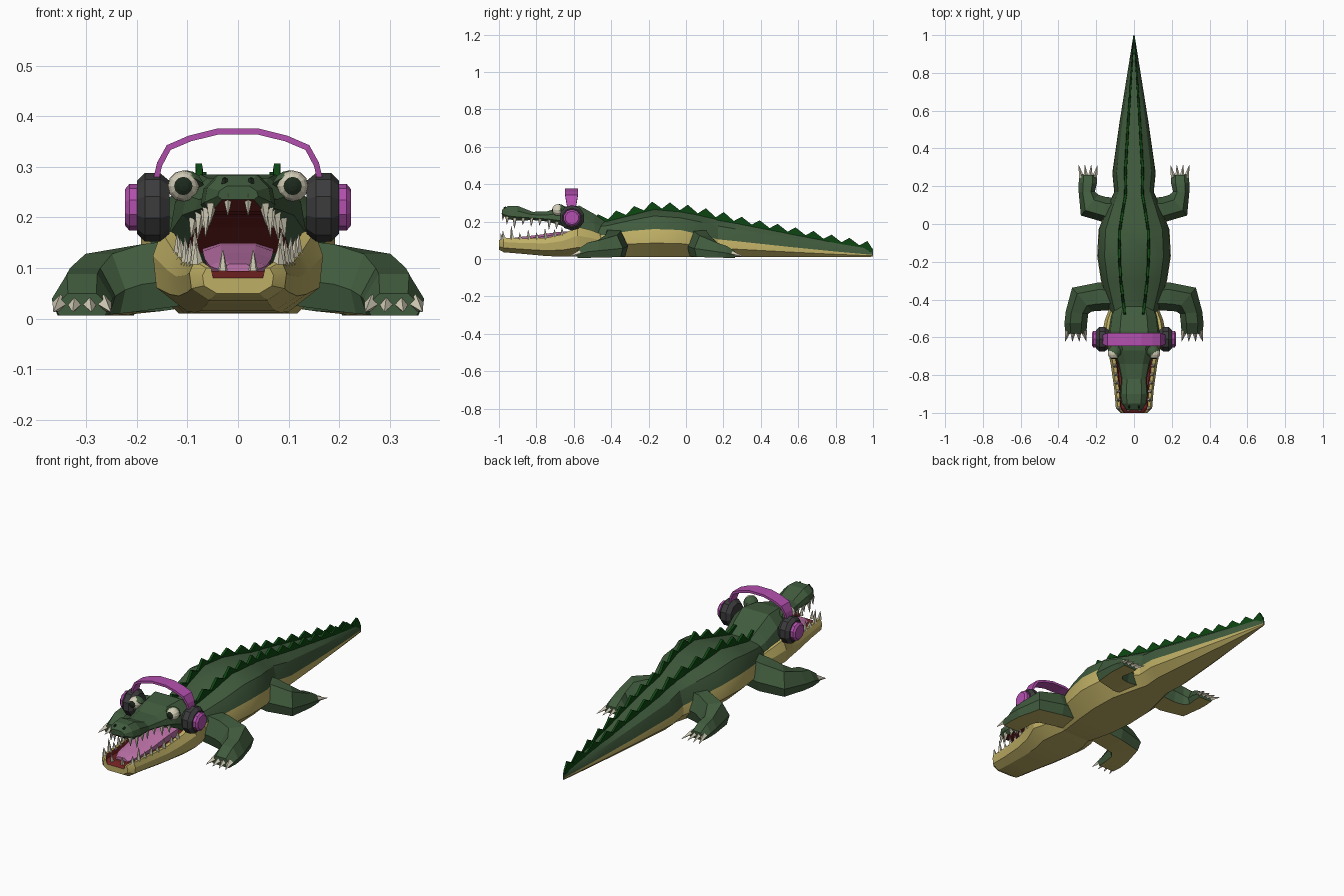
import bpy, bmesh, math
from mathutils import Vector, Matrix

if "Cube" in bpy.data.objects:
    bpy.data.objects.remove(bpy.data.objects["Cube"])

COLOURS = {
    "skin_green": (0.052, 0.105, 0.047), "belly_tan": (0.52, 0.43, 0.13),
    "ridge_green": (0.004, 0.06, 0.006), "tooth_cream": (0.66, 0.62, 0.48),
    "mouth_red": (0.16, 0.015, 0.015), "tongue_pink": (0.52, 0.17, 0.40),
    "band_purple": (0.45, 0.08, 0.42), "cup_grey": (0.045, 0.045, 0.048),
    "pupil_dark": (0.012, 0.022, 0.012)}
MATS = {}
for n, c in COLOURS.items():
    MATS[n] = bpy.data.materials.new(n)
    MATS[n].diffuse_color = (*c, 1)


def finish(name, bm, mats, mirror=False, smooth=None):
    bmesh.ops.recalc_face_normals(bm, faces=bm.faces)
    me = bpy.data.meshes.new(name)
    bm.to_mesh(me)
    bm.free()
    ob = bpy.data.objects.new(name, me)
    bpy.context.collection.objects.link(ob)
    for m in mats:
        me.materials.append(MATS[m])
    if mirror:
        ob.modifiers.new("mirror", 'MIRROR').use_mirror_merge = False
    if smooth:
        bpy.ops.object.select_all(action='DESELECT')
        ob.select_set(True)
        bpy.context.view_layer.objects.active = ob
        bpy.ops.object.shade_smooth_by_angle(angle=math.radians(smooth))
    return ob


def loft(bm, rings, rule=lambda i, j: 0, caps=0):
    vs = [[bm.verts.new(p) for p in r] for r in rings]
    n = len(rings[0])
    for i in range(len(vs) - 1):
        for j in range(n):
            k = (j + 1) % n
            f = bm.faces.new((vs[i][j], vs[i][k], vs[i + 1][k], vs[i + 1][j]))
            f.material_index = rule(i, j)
    for r in (vs[0], vs[-1]):
        bm.faces.new(r).material_index = caps


def section(y, half):
    """Closed symmetric ring from right half points, bottom to top."""
    return [(x, y, z) for x, z in half] + [(-x, y, z) for x, z in reversed(half)]


def side(j, k):
    """Same index on left and right; -1 is the bottom strip, k-1 the top."""
    return j if j < k else 2 * k - 2 - j


def spike(bm, base, tip, r, n=4, mat=0):
    base, tip = Vector(base), Vector(tip)
    d = tip - base
    m = Matrix.Translation((base + tip) / 2) @ d.to_track_quat('Z', 'Y').to_matrix().to_4x4()
    bmesh.ops.create_cone(bm, cap_ends=True, segments=n, radius1=r, radius2=0.001,
                          depth=d.length, matrix=m)


def lerp_row(rows, y):
    for a, b in zip(rows, rows[1:]):
        if a[0] <= y <= b[0]:
            t = (y - a[0]) / (b[0] - a[0])
            return [p + (q - p) * t for p, q in zip(a, b)]
    return rows[-1]


# Body and tail: y, half width, bottom, colour line, top
BODY = [(-0.52, 0.11, 0.03, 0.12, 0.19), (-0.42, 0.14, 0.015, 0.13, 0.205),
        (-0.30, 0.175, 0.01, 0.15, 0.235), (-0.17, 0.195, 0.01, 0.16, 0.268),
        (-0.03, 0.188, 0.01, 0.155, 0.255), (0.08, 0.145, 0.01, 0.13, 0.235),
        (0.17, 0.105, 0.01, 0.105, 0.215), (0.27, 0.115, 0.01, 0.095, 0.195),
        (0.55, 0.075, 0.01, 0.065, 0.14), (0.80, 0.035, 0.01, 0.04, 0.09),
        (1.0, 0.003, 0.012, 0.022, 0.055)]
bm = bmesh.new()
loft(bm, [section(y, [(0.6 * w, b), (w, (b + m) / 2), (0.98 * w, m),
                      (0.8 * w, m + 0.65 * (t - m)), (0.4 * w, t)])
          for y, w, b, m, t in BODY],
     lambda i, j: 1 if side(j, 5) < 2 else 0)
finish("body", bm, ["skin_green", "belly_tan"], smooth=25)

# Two rows of back ridges
bm = bmesh.new()
for i in range(16):
    y = -0.46 + i * 0.096
    h = 0.042 if i < 8 else 0.036
    rings = []
    for dy, up in ((-0.058, 0.001), (-0.01, h), (0.05, 0.001)):
        yy = min(y + dy, 0.995)
        _, w, b, m, t = lerp_row(BODY, yy)
        x, s = 0.4 * w, min(0.008, 0.003 + 0.05 * w)
        rings.append([(x - s, yy, t - 0.015), (x + s, yy, t - 0.02),
                      (x + s * 0.8, yy, t + up), (x - s * 0.8, yy, t + up)])
    loft(bm, rings)
finish("back_ridges", bm, ["ridge_green"], mirror=True)

# Head with upper jaw: y, half width, bottom, top
HEAD = [(-0.985, 0.04, 0.235, 0.262), (-0.95, 0.066, 0.212, 0.284),
        (-0.90, 0.074, 0.205, 0.284), (-0.82, 0.068, 0.208, 0.252),
        (-0.74, 0.085, 0.20, 0.255), (-0.67, 0.11, 0.18, 0.278),
        (-0.57, 0.135, 0.13, 0.285), (-0.49, 0.125, 0.09, 0.24),
        (-0.42, 0.10, 0.08, 0.19)]
bm = bmesh.new()
loft(bm, [section(y, [(0.78 * w, b), (w, b + 0.25 * (t - b)),
                      (0.92 * w, b + 0.65 * (t - b)), (0.55 * w, t)])
          for y, w, b, t in HEAD],
     lambda i, j: 1 if side(j, 4) == -1 and i < 6 else 0)
finish("head", bm, ["skin_green", "mouth_red"])

# Lower jaw with a sunken mouth: y, half width, bottom, rim
JAW = [(-1.0, 0.07, 0.05, 0.10), (-0.975, 0.096, 0.036, 0.114),
       (-0.88, 0.104, 0.028, 0.11), (-0.75, 0.122, 0.016, 0.112),
       (-0.66, 0.14, 0.012, 0.132), (-0.58, 0.168, 0.014, 0.172),
       (-0.51, 0.155, 0.015, 0.155), (-0.42, 0.12, 0.02, 0.12)]
bm = bmesh.new()
loft(bm, [section(y, [(0.6 * w, b), (0.96 * w, b + 0.3 * (t - b)), (w, b + 0.7 * (t - b)),
                      (0.9 * w, t), (0.76 * w, t), (0.7 * w, min(t, 0.115) - 0.02)])
          for y, w, b, t in JAW],
     lambda i, j: 1 if side(j, 6) >= 4 else 0)
finish("lower_jaw", bm, ["belly_tan", "mouth_red"], smooth=25)

# Tongue
bm = bmesh.new()
loft(bm, [section(y, [(0.8 * w, 0.08), (w, t - 0.012), (0.5 * w, t)])
          for y, w, t in ((-0.95, 0.035, 0.108), (-0.90, 0.056, 0.116),
                          (-0.78, 0.066, 0.13), (-0.68, 0.07, 0.145), (-0.58, 0.07, 0.15))])
finish("tongue", bm, ["tongue_pink"])

# Teeth along both jaws
bm = bmesh.new()
for i, y in enumerate((-0.975, -0.93, -0.885, -0.84, -0.795, -0.75, -0.70, -0.66)):
    _, w, b, t = lerp_row(JAW, y)
    h = (0.035, 0.065, 0.03, 0.045, 0.03, 0.05, 0.035, 0.035)[i]
    spike(bm, (0.83 * w, y, t - 0.006), (0.86 * w, y - 0.004, t + h), 0.012, 5)
for i, y in enumerate((-0.955, -0.915, -0.87, -0.825, -0.78, -0.73, -0.69)):
    _, w, b, t = lerp_row(HEAD, y)
    h = (0.03, 0.045, 0.025, 0.035, 0.025, 0.04, 0.025)[i]
    spike(bm, (0.84 * w, y, b + 0.012), (0.9 * w, y - 0.003, b - h), 0.012, 5)
spike(bm, (0.02, -0.975, 0.245), (0.02, -0.98, 0.205), 0.011, 5)
spike(bm, (0.03, -0.985, 0.095), (0.03, -0.99, 0.135), 0.010, 5)
finish("teeth", bm, ["tooth_cream"], mirror=True)

# Eyes, pupil on the forward faces
EYE = Matrix.Translation((0.108, -0.685, 0.262))
TURN = Matrix.Rotation(math.pi / 2, 4, 'X')
bm = bmesh.new()
bmesh.ops.create_uvsphere(bm, u_segments=12, v_segments=10, radius=0.031, matrix=EYE @ TURN)
bm.normal_update()
for f in bm.faces:
    f.material_index = int(f.normal.y < -0.83)
finish("eyes", bm, ["tooth_cream", "pupil_dark"], mirror=True)

# Eyelids over the back and top of each eye
bm = bmesh.new()
bmesh.ops.create_uvsphere(bm, u_segments=10, v_segments=8, radius=0.037,
                          matrix=EYE @ Matrix.Translation((-0.006, 0.008, -0.006)))
cut = Vector((0.0, 0.6, 0.8))
bmesh.ops.bisect_plane(bm, geom=bm.verts[:] + bm.edges[:] + bm.faces[:],
                       plane_co=(0.108, -0.685, 0.264), plane_no=cut, clear_inner=True)
bmesh.ops.holes_fill(bm, edges=[e for e in bm.edges if e.is_boundary])
finish("eyelids", bm, ["skin_green"], mirror=True)

# Nostrils and the small brow horns
bm = bmesh.new()
bmesh.ops.create_uvsphere(bm, u_segments=6, v_segments=4, radius=1, matrix=Matrix.Translation(
    (0.026, -0.965, 0.268)) @ Matrix.Diagonal((0.008, 0.012, 0.012, 1)))
finish("nostrils", bm, ["pupil_dark"], mirror=True)


# Limbs: x, y, direction in degrees, half width, bottom, top
def limb(name, rows):
    bm = bmesh.new()
    rings = []
    for x, y, a, w, b, t in rows:
        s = Vector((-math.sin(math.radians(a)), math.cos(math.radians(a)), 0))
        rings.append([Vector((x, y, z)) + s * w * k for k, z in
                      ((-0.8, b), (0.8, b), (1, b + 0.4 * (t - b)), (0.5, t),
                       (-0.5, t), (-1, b + 0.4 * (t - b)))])
    loft(bm, rings, lambda i, j: 1 if j == 0 else 0)
    finish(name, bm, ["skin_green", "belly_tan"], mirror=True)


limb("front_legs", [(0.08, -0.385, 0, 0.07, 0.03, 0.16), (0.19, -0.385, 0, 0.075, 0.015, 0.147),
                    (0.275, -0.40, -40, 0.082, 0.01, 0.128), (0.302, -0.47, -85, 0.06, 0.008, 0.10),
                    (0.308, -0.525, -90, 0.06, 0.006, 0.088), (0.308, -0.58, -90, 0.056, 0.006, 0.05)])
limb("hind_legs", [(0.05, 0.07, 0, 0.065, 0.03, 0.16), (0.15, 0.075, 0, 0.068, 0.015, 0.15),
                   (0.235, 0.10, 40, 0.072, 0.01, 0.125), (0.25, 0.17, 88, 0.043, 0.008, 0.085),
                   (0.245, 0.215, 92, 0.048, 0.006, 0.07), (0.243, 0.26, 92, 0.046, 0.006, 0.042)])

# Claws, four on each foot
bm = bmesh.new()
for i in range(4):
    k = (i - 1.5) / 1.5
    spike(bm, (0.308 + 0.042 * k, -0.565, 0.032), (0.308 + 0.056 * k, -0.622, 0.014), 0.017)
    spike(bm, (0.243 + 0.034 * k, 0.245, 0.028), (0.243 + 0.05 * k, 0.312, 0.012), 0.014)
finish("claws", bm, ["tooth_cream"], mirror=True)


# Headphones: cups, caps and headband
def disc(name, mat, x0, x1, r0, r1):
    bm = bmesh.new()
    rings = []
    for x, r in ((x0, r0), (x0 + 0.3 * (x1 - x0), r1), (x0 + 0.75 * (x1 - x0), r1), (x1, r0)):
        rings.append([(x, -0.61 + r * math.cos(a), 0.22 + r * math.sin(a))
                      for a in [math.pi * (i + 0.5) / 5 for i in range(10)]])
    loft(bm, rings)
    finish(name, bm, [mat], mirror=True)


disc("ear_cups", "cup_grey", 0.135, 0.20, 0.052, 0.068)
disc("ear_caps", "band_purple", 0.19, 0.223, 0.036, 0.046)

half = [(0.163, 0.27), (0.155, 0.305), (0.137, 0.338), (0.095, 0.356), (0.038, 0.37)]
path = half + [(-x, z) for x, z in reversed(half)]
bm = bmesh.new()
rings = []
for x, z in path:
    n = Vector((x, 0, (z - 0.22) * 1.5)).normalized() * 0.006
    w = 0.022 + 0.012 * min(1, (z - 0.27) / 0.07)
    rings.append([Vector((x, -0.612 + s * w, z)) + n * k
                  for s, k in ((-1, -1), (1, -1), (1, 1), (-1, 1))])
loft(bm, rings)
finish("headband", bm, ["band_purple"])

for m in bpy.data.materials:
    if m.users and not m.is_grease_pencil:
        m.use_nodes = True
        m.node_tree.nodes["Principled BSDF"].inputs["Base Color"].default_value = m.diffuse_color
